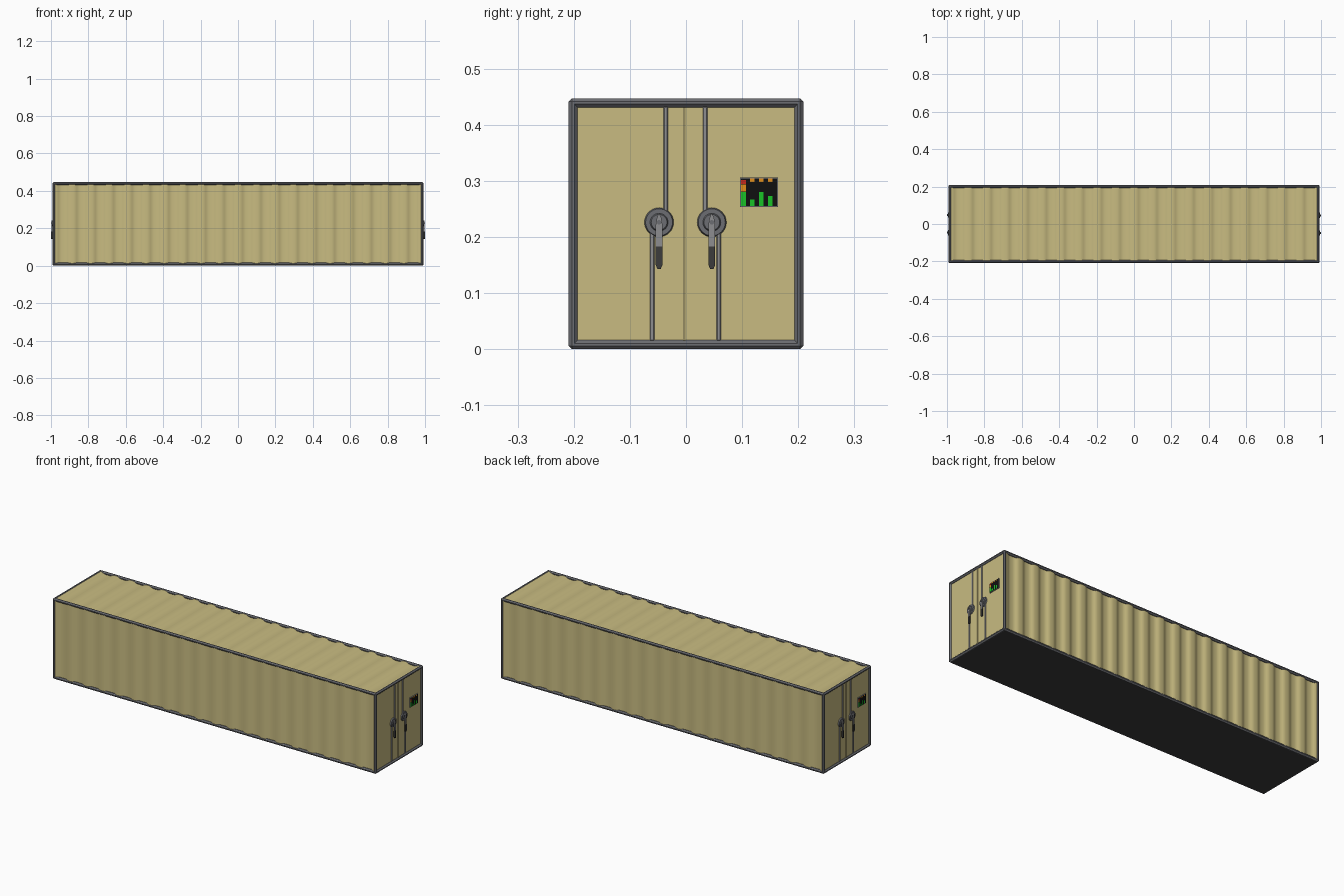
import bpy, bmesh, math
from mathutils import Vector, Matrix

if "Cube" in bpy.data.objects:
    bpy.data.objects.remove(bpy.data.objects["Cube"])


def material(name, r, g, b):
    m = bpy.data.materials.new(name)
    m.diffuse_color = (r, g, b, 1)
    m.use_nodes = True
    m.node_tree.nodes["Principled BSDF"].inputs["Base Color"].default_value = m.diffuse_color
    return m


TAN = material("tan_paint", 0.58, 0.50, 0.22)
SEAM = material("seam", 0.30, 0.26, 0.12)
STEEL = material("steel", 0.15, 0.155, 0.17)
ROD = material("rod_steel", 0.27, 0.27, 0.28)
DARK = material("dark", 0.045, 0.045, 0.045)
BLACK = material("screen_black", 0.005, 0.005, 0.005)
GREEN = material("green", 0.01, 0.55, 0.02)
ORANGE = material("orange", 0.75, 0.27, 0.01)
RED = material("red", 0.6, 0.02, 0.01)

HX, HY, H = 0.992, 0.209, 0.447   # outer half length, half width, height
T = 0.016                         # beam thickness


def finish(name, bm, mat):
    me = bpy.data.meshes.new(name)
    bm.to_mesh(me)
    bm.free()
    me.materials.append(mat)
    ob = bpy.data.objects.new(name, me)
    bpy.context.collection.objects.link(ob)
    return ob


def box(name, lo, hi, mat, bevel=0):
    lo, hi = Vector(lo), Vector(hi)
    bm = bmesh.new()
    bmesh.ops.create_cube(bm, size=1)
    for v in bm.verts:
        v.co = Vector([lo[i] + (v.co[i] + 0.5) * (hi[i] - lo[i]) for i in range(3)])
    if bevel:
        bmesh.ops.bevel(bm, geom=bm.edges[:], offset=bevel, segments=1,
                        affect='EDGES', profile=0.5)
    return finish(name, bm, mat)


# Frame beams along each axis
for sy in (-1, 1):
    y0, y1 = sorted((sy * HY, sy * (HY - T)))
    for z in (0, H - T):
        box("long_rail", (-HX, y0, z), (HX, y1, z + T), STEEL, 0.006)
    for sx in (-1, 1):
        x0, x1 = sorted((sx * HX, sx * (HX - T)))
        box("corner_post", (x0, y0, 0), (x1, y1, H), STEEL, 0.006)
for sx in (-1, 1):
    x0, x1 = sorted((sx * HX, sx * (HX - T)))
    for z in (0, H - T):
        box("end_rail", (x0, -HY, z), (x1, HY, z + T), STEEL, 0.006)

# Floor plate
box("floor", (-HX + 0.006, -HY + 0.006, 0), (HX - 0.006, HY - 0.006, 0.01), DARK)


# Corrugated sheets: softened wave swept along the length
def corrugated(name, place, outward, ribs=20, steps=12):
    bm = bmesh.new()
    n = ribs * steps
    rows = []
    for i in range(n + 1):
        x = -0.985 + 1.97 * i / n
        wave = math.tanh(1.8 * math.cos(2 * math.pi * i / steps)) / math.tanh(1.8)
        rows.append([bm.verts.new(place(x, 0.005 * wave, e)) for e in (-1, 1)])
    for a, b in zip(rows, rows[1:]):
        f = bm.faces.new((a[0], b[0], b[1], a[1]))
        f.smooth = True
        f.normal_update()
        if f.normal.dot(Vector(outward)) < 0:
            f.normal_flip()
    return finish(name, bm, TAN)


for s, nm in ((-1, "front_wall"), (1, "back_wall")):
    corrugated(nm, lambda x, w, e: (x, s * (0.201 + w), H / 2 + e * 0.215), (0, s, 0))
corrugated("roof", lambda x, w, e: (x, e * 0.201, 0.439 + w), (0, 0, 1))


# Door ends, the second turned half way round
def cylinder(name, x0, x1, y, z, r1, r2, mat):
    bm = bmesh.new()
    m = Matrix.Translation(((x0 + x1) / 2, y, z)) @ Matrix.Rotation(math.pi / 2, 4, 'Y')
    bmesh.ops.create_cone(bm, cap_ends=True, segments=32, radius1=r1, radius2=r2,
                          depth=x1 - x0, matrix=m)
    for f in bm.faces:
        f.smooth = len(f.verts) == 4
    for e in bm.edges:
        e.smooth = e.calc_face_angle(0) < 0.5
    return finish(name, bm, mat)


def lever(name, y, outline, x0, x1, mat):
    bm = bmesh.new()
    pts = outline + [(-a, b) for a, b in reversed(outline) if a > 0]
    f = bm.faces.new([bm.verts.new((x0, y + a, b)) for a, b in pts])
    r = bmesh.ops.extrude_face_region(bm, geom=[f])
    for v in r["geom"]:
        if isinstance(v, bmesh.types.BMVert):
            v.co.x = x1
    bmesh.ops.recalc_face_normals(bm, faces=bm.faces)
    return finish(name, bm, mat)


D = 0.984     # door surface
C = -0.001    # door centre line


def door_end():
    parts = [box("doors", (D - 0.012, -0.2, 0.008), (D, 0.2, 0.439), TAN)]
    parts.append(box("door_seam", (D, C - 0.006, 0.015), (D + 0.002, C + 0.005, 0.431), TAN))
    parts.append(box("seam_gap", (D, C - 0.004, 0.015), (D + 0.003, C, 0.431), SEAM))
    for s in (-1, 1):
        y = C + s * 0.047
        for nm, off, z0, z1 in (("upper_rod", 0.035, 0.225, 0.432),
                                ("lower_rod", 0.0595, 0.015, 0.225)):
            c = C + s * off
            parts.append(box(nm, (D - 0.004, c - 0.004, z0), (D + 0.004, c + 0.004, z1),
                             ROD, 0.0015))
        # lock disc, hub and lever
        parts.append(cylinder("lock_disc", D, D + 0.006, y, 0.226, 0.026, 0.024, STEEL))
        parts.append(cylinder("lock_hub", D + 0.006, D + 0.010, y, 0.226, 0.016, 0.014, STEEL))
        parts.append(lever("lever", y, [(0.0, 0.243), (0.004, 0.234), (0.006, 0.222),
                                        (0.006, 0.183)], D + 0.009, D + 0.014, ROD))
        parts.append(lever("lever_grip", y, [(0.006, 0.183), (0.006, 0.150), (0.003, 0.143)],
                           D + 0.008, D + 0.015, DARK))
        parts.append(cylinder("pivot_pin", D + 0.012, D + 0.016, y, 0.226, 0.004, 0.004, STEEL))

    # Status display with coloured bars
    parts.append(box("display_case", (D, 0.096, 0.253), (D + 0.004, 0.164, 0.306), ROD))
    parts.append(box("display_screen", (D, 0.098, 0.255), (D + 0.005, 0.162, 0.304), BLACK))
    bars = [(0.098, 0.107, 0.255, 0.280, GREEN), (0.098, 0.107, 0.281, 0.293, ORANGE),
            (0.098, 0.107, 0.294, 0.301, RED)]
    for y, top in ((0.114, 0.267), (0.130, 0.280), (0.146, 0.273)):
        bars += [(y, y + 0.008, 0.255, top, GREEN), (y, y + 0.008, 0.298, 0.304, ORANGE)]
    for y0, y1, z0, z1, m in bars:
        parts.append(box("display_bar", (D, y0, z0), (D + 0.006, y1, z1), m))
    return parts


door_end()
for ob in door_end():
    ob.rotation_euler.z = math.pi
